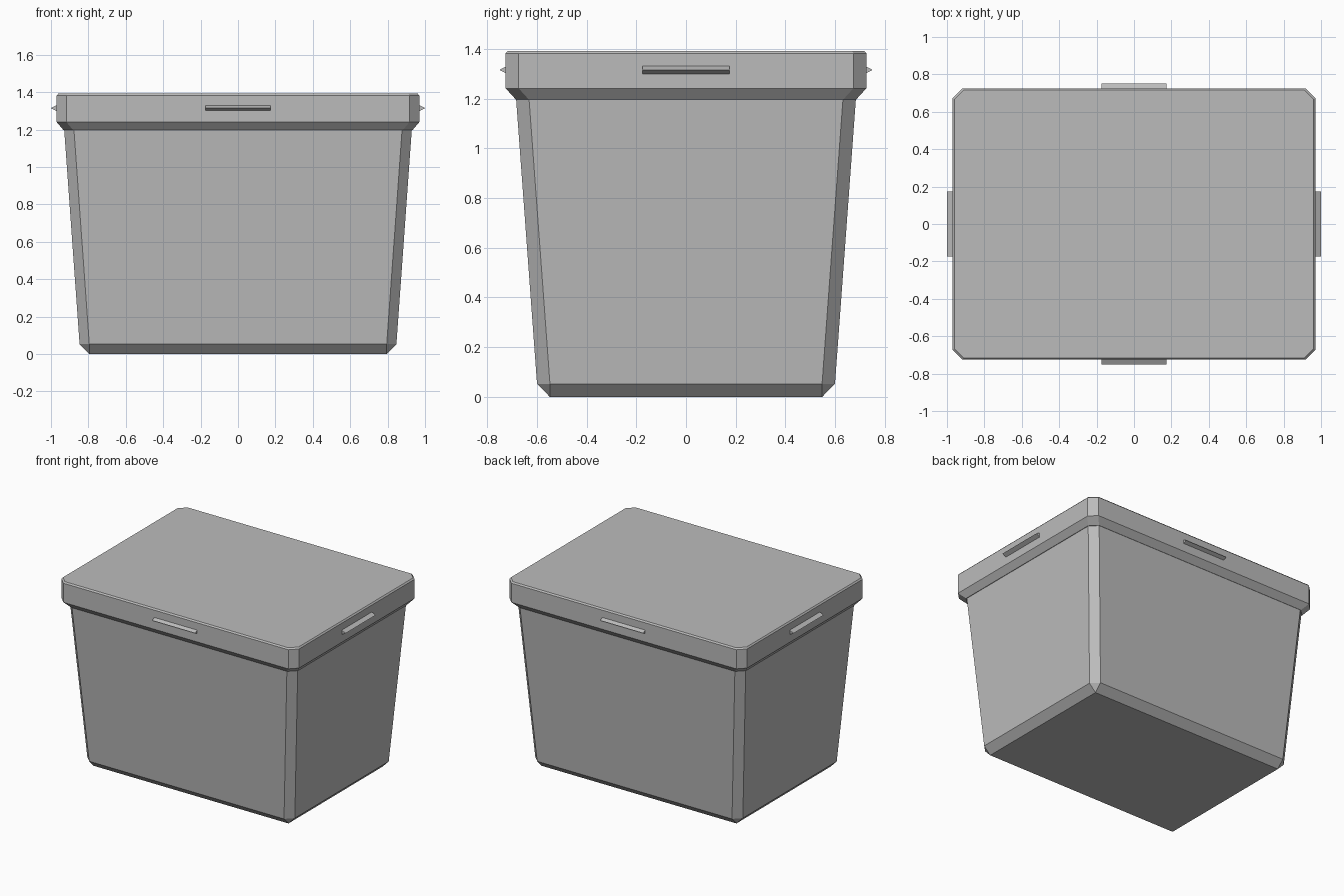
import bpy
import bmesh
from math import pi
from mathutils import Matrix

cube = bpy.data.objects.get("Cube")
if cube:
    bpy.data.objects.remove(cube, do_unlink=True)

# Single grey plastic
plastic = bpy.data.materials.new("grey_plastic")
plastic.use_nodes = True
grey = (0.5, 0.5, 0.5, 1)
plastic.diffuse_color = grey
plastic.node_tree.nodes["Principled BSDF"].inputs["Base Color"].default_value = grey


def finish(name, bm):
    bmesh.ops.remove_doubles(bm, verts=bm.verts, dist=0.0005)
    bmesh.ops.recalc_face_normals(bm, faces=bm.faces)
    mesh = bpy.data.meshes.new(name)
    bm.to_mesh(mesh)
    bm.free()
    mesh.materials.append(plastic)
    obj = bpy.data.objects.new(name, mesh)
    bpy.context.collection.objects.link(obj)
    return obj


def loft(name, rings):
    """Stack chamfered rectangles given as (half x, half y, chamfer, z)."""
    bm = bmesh.new()
    loops = []
    for x, y, c, z in rings:
        outline = [(x, c - y), (x, y - c), (x - c, y), (c - x, y),
                   (-x, y - c), (-x, c - y), (c - x, -y), (x - c, -y)]
        loops.append([bm.verts.new((px, py, z)) for px, py in outline])
    for low, high in zip(loops, loops[1:]):
        for i in range(8):
            j = (i + 1) % 8
            bm.faces.new((low[i], low[j], high[j], high[i]))
    bm.faces.new(loops[0][::-1])
    bm.faces.new(loops[-1])
    return finish(name, bm)


# Tapered bin, bevelled down to a rectangular base
loft("bin_body", [(0.795, 0.547, 0, 0),
                  (0.847, 0.599, 0.052, 0.053),
                  (0.929, 0.683, 0.052, 1.197)])

# Overhanging lid with a sloped underside and a fine top bevel
loft("lid", [(0.933, 0.685, 0.052, 1.197),
             (0.97, 0.725, 0.052, 1.241),
             (0.97, 0.725, 0.052, 1.382),
             (0.961, 0.716, 0.049, 1.392)])


def grip(name, reach, angle):
    """Wedge-shaped finger grip on one side of the lid."""
    bm = bmesh.new()
    profile = [(reach - 0.03, 1.299), (reach, 1.315), (reach - 0.03, 1.331)]
    ends = [[bm.verts.new((r, side * 0.175, z)) for r, z in profile]
            for side in (-1, 1)]
    for i in range(3):
        j = (i + 1) % 3
        bm.faces.new((ends[0][i], ends[0][j], ends[1][j], ends[1][i]))
    bm.faces.new(ends[0])
    bm.faces.new(ends[1])
    bmesh.ops.rotate(bm, verts=bm.verts, matrix=Matrix.Rotation(angle, 3, 'Z'))
    return finish(name, bm)


for i, side in enumerate(("left", "back", "right", "front")):
    grip(side + "_grip", 0.75 if i % 2 else 1.0, i * pi / 2)
